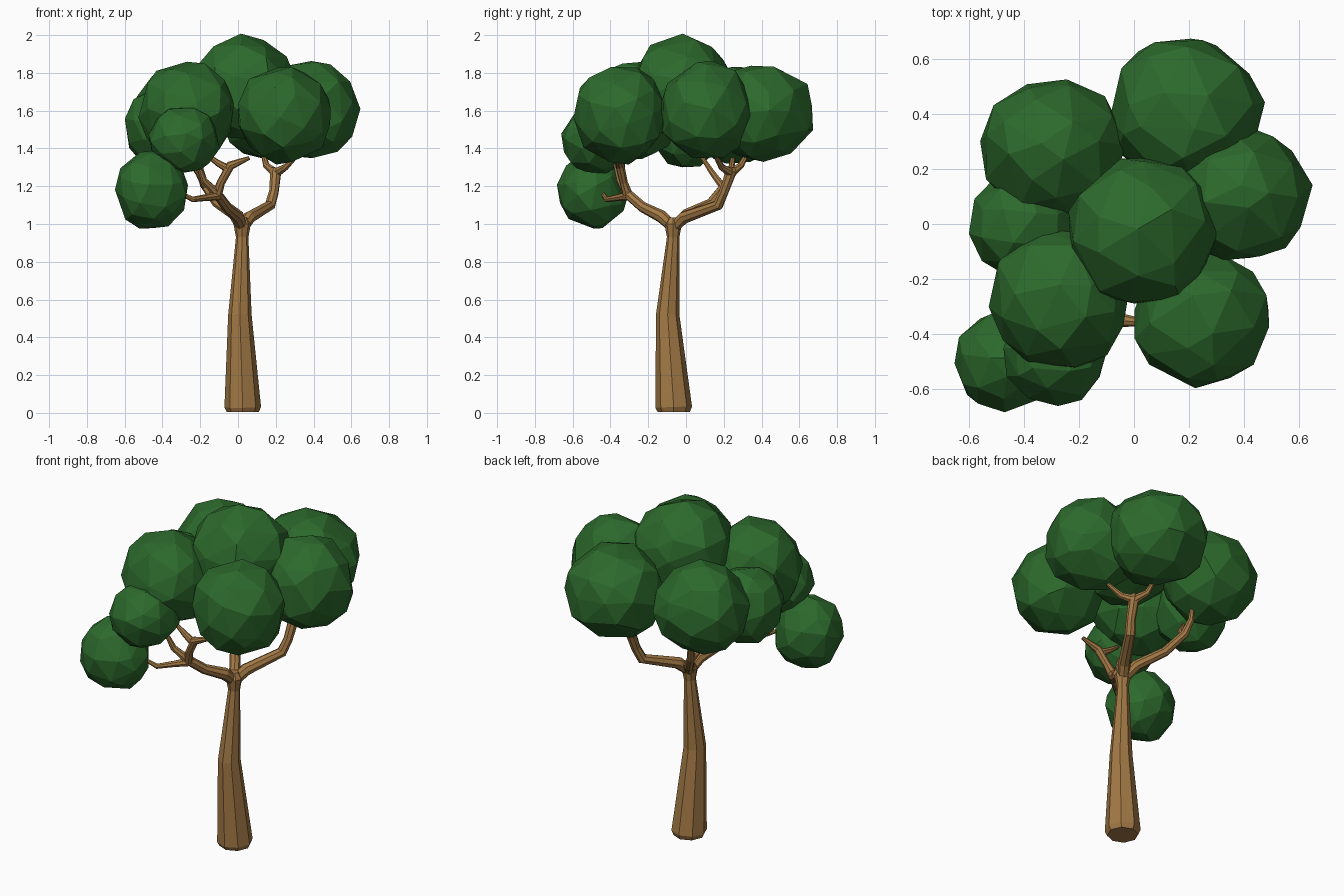
import bpy, bmesh, random
from mathutils import Vector, Euler

random.seed(4)


def material(name, rgb):
    m = bpy.data.materials.new(name)
    m.diffuse_color = (*rgb, 1)
    return m


bark = material("bark_brown", (0.36, 0.19, 0.06))
leaf = material("leaf_green", (0.025, 0.14, 0.025))


def limb(name, *paths):
    """Eight-sided tapered tubes; each path point is (x, y, z, radius)."""
    cu = bpy.data.curves.new(name, 'CURVE')
    cu.dimensions = '3D'
    cu.fill_mode = 'FULL'
    cu.bevel_depth = 1.0
    cu.bevel_resolution = 2
    cu.use_fill_caps = True
    for path in paths:
        s = cu.splines.new('POLY')
        s.points.add(len(path) - 1)
        for p, (x, y, z, r) in zip(s.points, path):
            p.co = (x, y, z, 1)
            p.radius = r
        s.use_smooth = False
    cu.materials.append(bark)
    ob = bpy.data.objects.new(name, cu)
    bpy.context.collection.objects.link(ob)
    bpy.ops.object.select_all(action='DESELECT')
    ob.select_set(True)
    bpy.context.view_layer.objects.active = ob
    bpy.ops.object.convert(target='MESH')


def foliage(name, x, y, z, rx, ry, rz):
    """Irregular faceted leaf clump."""
    bm = bmesh.new()
    bmesh.ops.create_icosphere(bm, subdivisions=2, radius=1)
    turn = Euler([random.uniform(0, 6.28) for _ in range(3)]).to_matrix()
    for v in bm.verts:
        d = turn @ v.co
        d += 0.13 * Vector([random.uniform(-1, 1) for _ in range(3)])
        d = d.normalized() * random.uniform(0.96, 1.03)
        v.co = (x + d.x * rx, y + d.y * ry, z + d.z * rz)
    hull = bmesh.ops.convex_hull(bm, input=bm.verts)
    junk = [g for g in hull["geom_interior"] if isinstance(g, bmesh.types.BMVert)]
    bmesh.ops.delete(bm, geom=junk, context='VERTS')
    me = bpy.data.meshes.new(name)
    bm.to_mesh(me)
    bm.free()
    me.materials.append(leaf)
    bpy.context.collection.objects.link(bpy.data.objects.new(name, me))


# Trunk with a slight lean and bevelled foot
limb("trunk", [(0.025, -0.065, 0.005, 0.085), (0.025, -0.065, 0.03, 0.097),
               (0.01, -0.097, 0.52, 0.062), (0.022, -0.068, 0.93, 0.033),
               (0.022, -0.068, 1.0, 0.046), (0.022, -0.068, 1.035, 0.025)])

# Right rear branch and its fork
limb("branch_right",
     [(0.022, -0.065, 0.98, 0.03), (0.06, -0.01, 1.035, 0.034), (0.17, 0.17, 1.1, 0.029),
      (0.19, 0.2, 1.17, 0.026), (0.2, 0.24, 1.28, 0.03), (0.2, 0.24, 1.3, 0.02)],
     [(0.2, 0.24, 1.27, 0.026), (0.25, 0.19, 1.3, 0.018), (0.32, 0.15, 1.37, 0.01)],
     [(0.2, 0.24, 1.27, 0.026), (0.15, 0.29, 1.31, 0.018), (0.13, 0.33, 1.38, 0.01)])

# Left rear branch
limb("branch_left",
     [(0.022, -0.065, 0.98, 0.03), (-0.02, 0.0, 1.05, 0.03), (-0.11, 0.13, 1.11, 0.026),
      (-0.18, 0.21, 1.21, 0.023), (-0.2, 0.24, 1.29, 0.018), (-0.2, 0.25, 1.36, 0.012)],
     [(-0.17, 0.2, 1.19, 0.02), (-0.21, 0.14, 1.27, 0.016), (-0.28, 0.08, 1.36, 0.01)])

# Front branch and its forks
limb("branch_front",
     [(0.022, -0.065, 0.98, 0.03), (0.0, -0.13, 1.04, 0.034), (-0.06, -0.23, 1.09, 0.028),
      (-0.11, -0.31, 1.16, 0.028), (-0.09, -0.33, 1.22, 0.022), (-0.04, -0.35, 1.31, 0.024),
      (0.06, -0.36, 1.35, 0.01)],
     [(-0.1, -0.3, 1.15, 0.026), (-0.17, -0.36, 1.14, 0.018), (-0.24, -0.42, 1.13, 0.015),
      (-0.3, -0.44, 1.16, 0.01)],
     [(-0.05, -0.345, 1.29, 0.022), (-0.11, -0.34, 1.325, 0.017), (-0.17, -0.34, 1.37, 0.01)],
     [(-0.11, -0.31, 1.16, 0.026), (-0.18, -0.35, 1.23, 0.018), (-0.22, -0.38, 1.34, 0.01)])

# Leaf clumps: centre, then radii
for clump in [
    ("foliage_top", 0.03, -0.025, 1.72, 0.28, 0.28, 0.28),
    ("foliage_back_right", 0.185, 0.405, 1.59, 0.285, 0.28, 0.265),
    ("foliage_back_left", -0.295, 0.275, 1.57, 0.265, 0.26, 0.265),
    ("foliage_right", 0.385, 0.105, 1.6, 0.265, 0.25, 0.27),
    ("foliage_front_right", 0.245, -0.345, 1.58, 0.26, 0.255, 0.265),
    ("foliage_front_left", -0.27, -0.27, 1.6, 0.265, 0.265, 0.27),
    ("foliage_left", -0.4, 0.0, 1.51, 0.21, 0.2, 0.22),
    ("foliage_front_small", -0.285, -0.47, 1.445, 0.19, 0.19, 0.185),
    ("foliage_low", -0.46, -0.495, 1.175, 0.197, 0.19, 0.213),
]:
    foliage(*clump)
